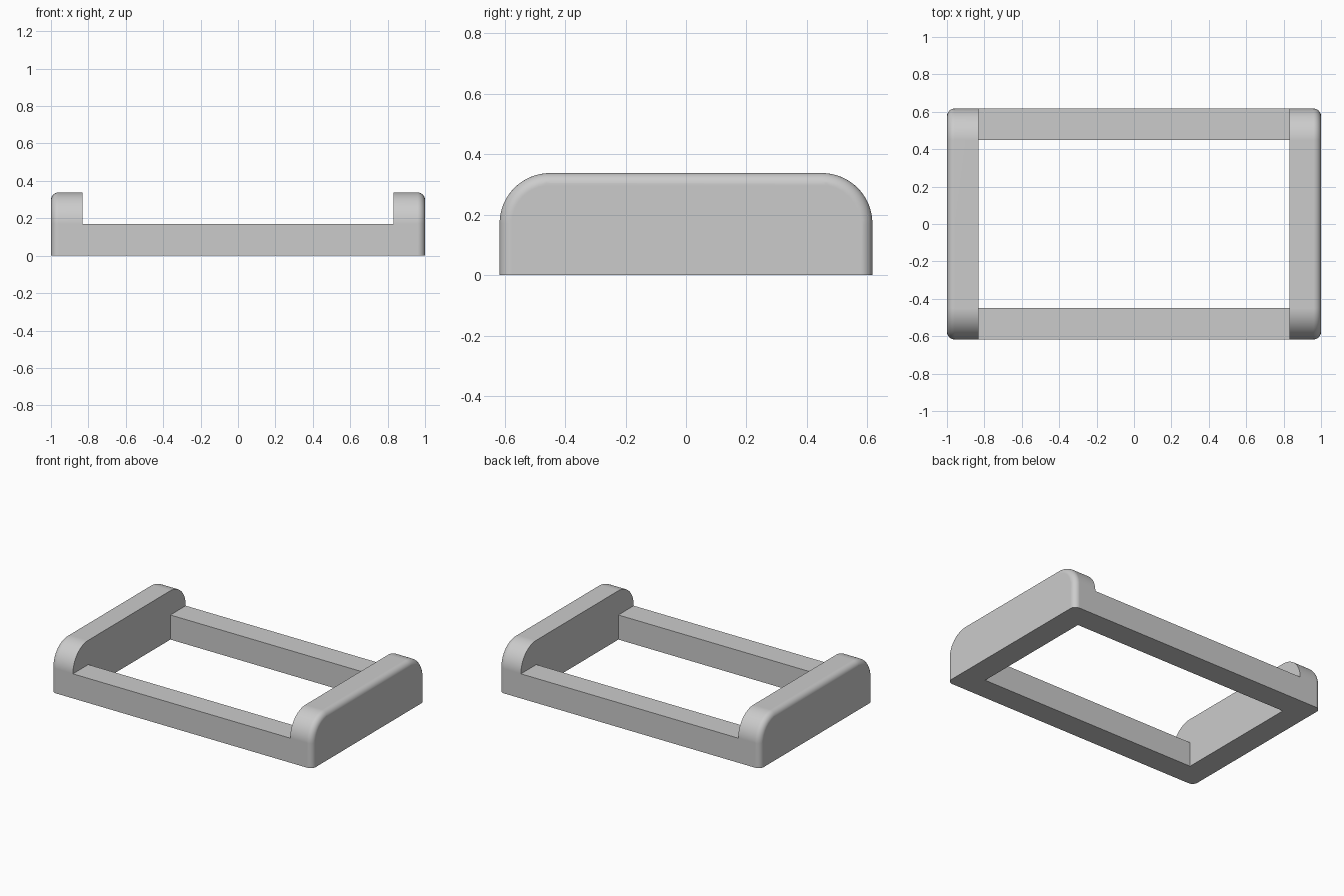
import bpy
import bmesh
from math import sin, cos, pi

HALF_X, HALF_Y = 1.0, 0.617
THICK, HEIGHT, RAIL_H = 0.168, 0.338, 0.17
CORNER, FILLET = 0.167, 0.04
STEPS, FILLET_STEPS = 16, 8

cube = bpy.data.objects.get("Cube")
if cube:
    bpy.data.objects.remove(cube, do_unlink=True)

grey = bpy.data.materials.new("plain grey")
grey.use_nodes = True
grey.diffuse_color = (0.6, 0.6, 0.6, 1)
grey.node_tree.nodes["Principled BSDF"].inputs["Base Color"].default_value = (0.6, 0.6, 0.6, 1)


def make_object(name, bm):
    bmesh.ops.recalc_face_normals(bm, faces=bm.faces)
    mesh = bpy.data.meshes.new(name)
    bm.to_mesh(mesh)
    bm.free()
    mesh.materials.append(grey)
    obj = bpy.data.objects.new(name, mesh)
    bpy.context.collection.objects.link(obj)
    return obj


def arch(inset):
    """Arched side outline, pulled inwards by inset, standing on the floor."""
    r = CORNER - inset
    cy, cz = HALF_Y - CORNER, HEIGHT - CORNER
    arc = [(cy + r * cos(pi / 2 * i / STEPS), cz + r * sin(pi / 2 * i / STEPS))
           for i in range(STEPS + 1)]
    right = [(HALF_Y - inset, 0)] + arc
    return right + [(-y, z) for y, z in reversed(right)]


def end_panel(name, side):
    """Arched end panel: sharp inner edge, rounded outer edge."""
    bm = bmesh.new()
    layers = [(HALF_X - THICK, 0)]
    for i in range(FILLET_STEPS + 1):
        a = pi / 2 * i / FILLET_STEPS
        layers.append((HALF_X - FILLET * (1 - sin(a)), FILLET * (1 - cos(a))))
    rings = [[bm.verts.new((side * x, y, z)) for y, z in arch(d)] for x, d in layers]
    for a, b in zip(rings, rings[1:]):
        for i in range(len(a) - 1):
            bm.faces.new((a[i], a[i + 1], b[i + 1], b[i]))
    bm.faces.new(rings[0])
    bm.faces.new(rings[-1])
    bm.faces.new([r[0] for r in rings] + [r[-1] for r in reversed(rings)])
    return make_object(name, bm)


def rail(name, side):
    """Straight rail, its ends let into the panels."""
    bm = bmesh.new()
    bmesh.ops.create_cube(bm, size=1)
    bmesh.ops.scale(bm, vec=(2 * (HALF_X - THICK / 2), THICK, RAIL_H), verts=bm.verts)
    bmesh.ops.translate(bm, vec=(0, side * (HALF_Y - THICK / 2), RAIL_H / 2), verts=bm.verts)
    return make_object(name, bm)


# Panels and rails fused into one frame
frame = end_panel("frame", 1)
parts = [end_panel("right_panel", -1), rail("front_rail", -1), rail("back_rail", 1)]
for part in parts:
    union = frame.modifiers.new("union", 'BOOLEAN')
    union.operation = 'UNION'
    union.solver = 'EXACT'
    union.object = part
bpy.ops.object.select_all(action='DESELECT')
frame.select_set(True)
bpy.context.view_layer.objects.active = frame
for modifier in list(frame.modifiers):
    bpy.ops.object.modifier_apply(modifier=modifier.name)
for part in parts:
    bpy.data.objects.remove(part, do_unlink=True)

# Remove seams on flat faces
bm = bmesh.new()
bm.from_mesh(frame.data)
bmesh.ops.remove_doubles(bm, verts=bm.verts, dist=0.0001)
bmesh.ops.dissolve_limit(bm, angle_limit=0.01, verts=bm.verts, edges=bm.edges)
bm.to_mesh(frame.data)
bm.free()

# Smooth fillets, crisp edges, flat large faces
bpy.ops.object.shade_smooth_by_angle(angle=pi / 6)
weighted = frame.modifiers.new("flat_faces", 'WEIGHTED_NORMAL')
weighted.keep_sharp = True
